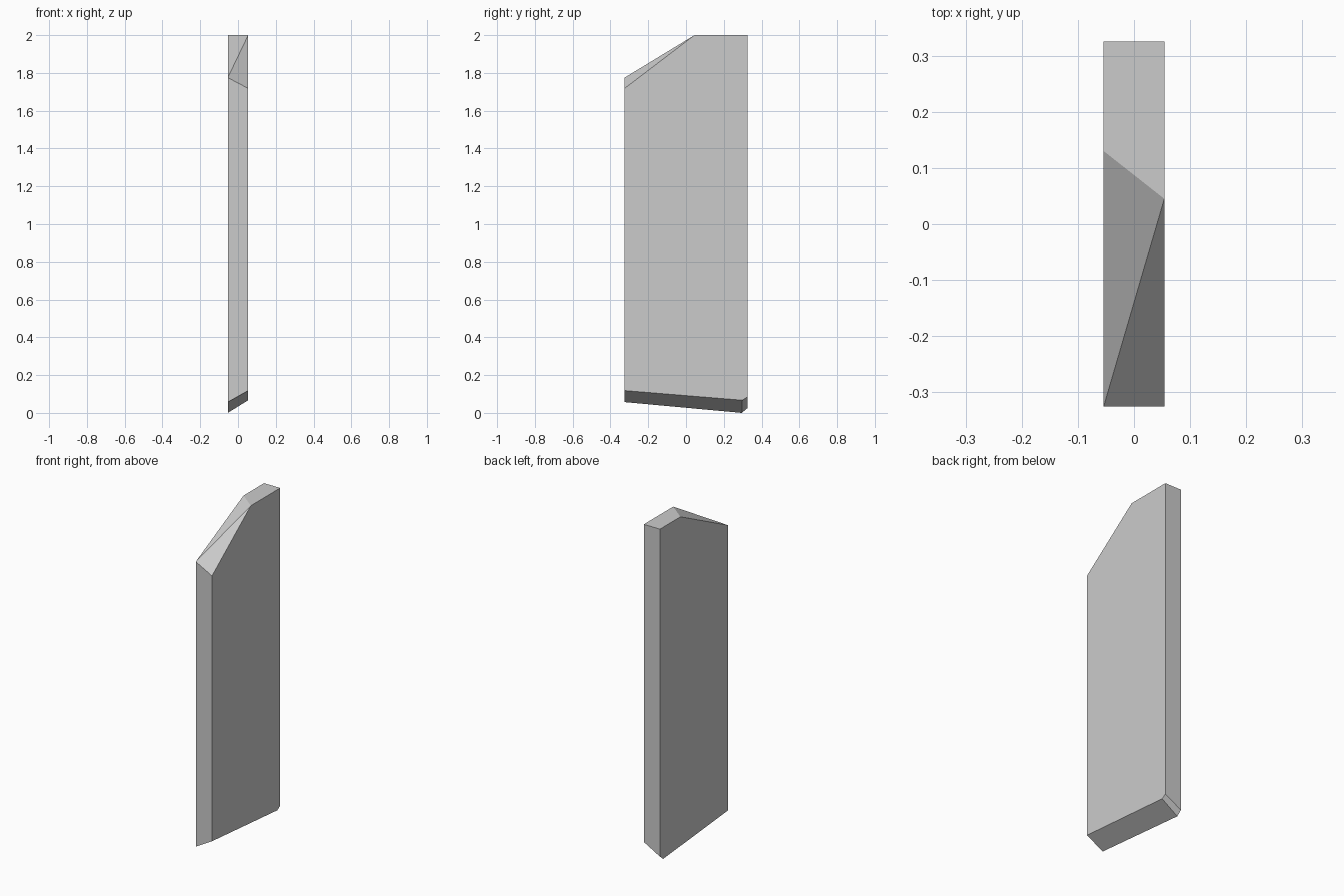
import bpy, bmesh

if "Cube" in bpy.data.objects:
    bpy.data.objects.remove(bpy.data.objects["Cube"])

HALF_WIDTH = 0.054

# Side outlines (y, z), matching point for point: bottom front, bottom back,
# chamfer back, top back, top ridge, top front
right = [(-0.325, 0.118), (0.298, 0.067), (0.325, 0.085),
         (0.325, 2.0), (0.045, 2.0), (-0.325, 1.718)]
left = [(-0.325, 0.057), (0.295, 0.0), (0.325, 0.025),
        (0.325, 2.0), (0.13, 2.0), (-0.325, 1.775)]

bm = bmesh.new()
r = [bm.verts.new((HALF_WIDTH, y, z)) for y, z in right]
l = [bm.verts.new((-HALF_WIDTH, y, z)) for y, z in left]

# Broad sides
bm.faces.new(r)
bm.faces.new(l[::-1])

# Rim between the sides; the slanted top is folded along a diagonal
for i in range(6):
    j = (i + 1) % 6
    if i == 4:
        bm.faces.new((r[4], l[4], l[5]))
        bm.faces.new((r[4], l[5], r[5]))
    else:
        bm.faces.new((r[i], l[i], l[j], r[j]))
bmesh.ops.recalc_face_normals(bm, faces=bm.faces)

mesh = bpy.data.meshes.new("cut_slab")
bm.to_mesh(mesh)
bm.free()
slab = bpy.data.objects.new("cut_slab", mesh)
bpy.context.collection.objects.link(slab)
